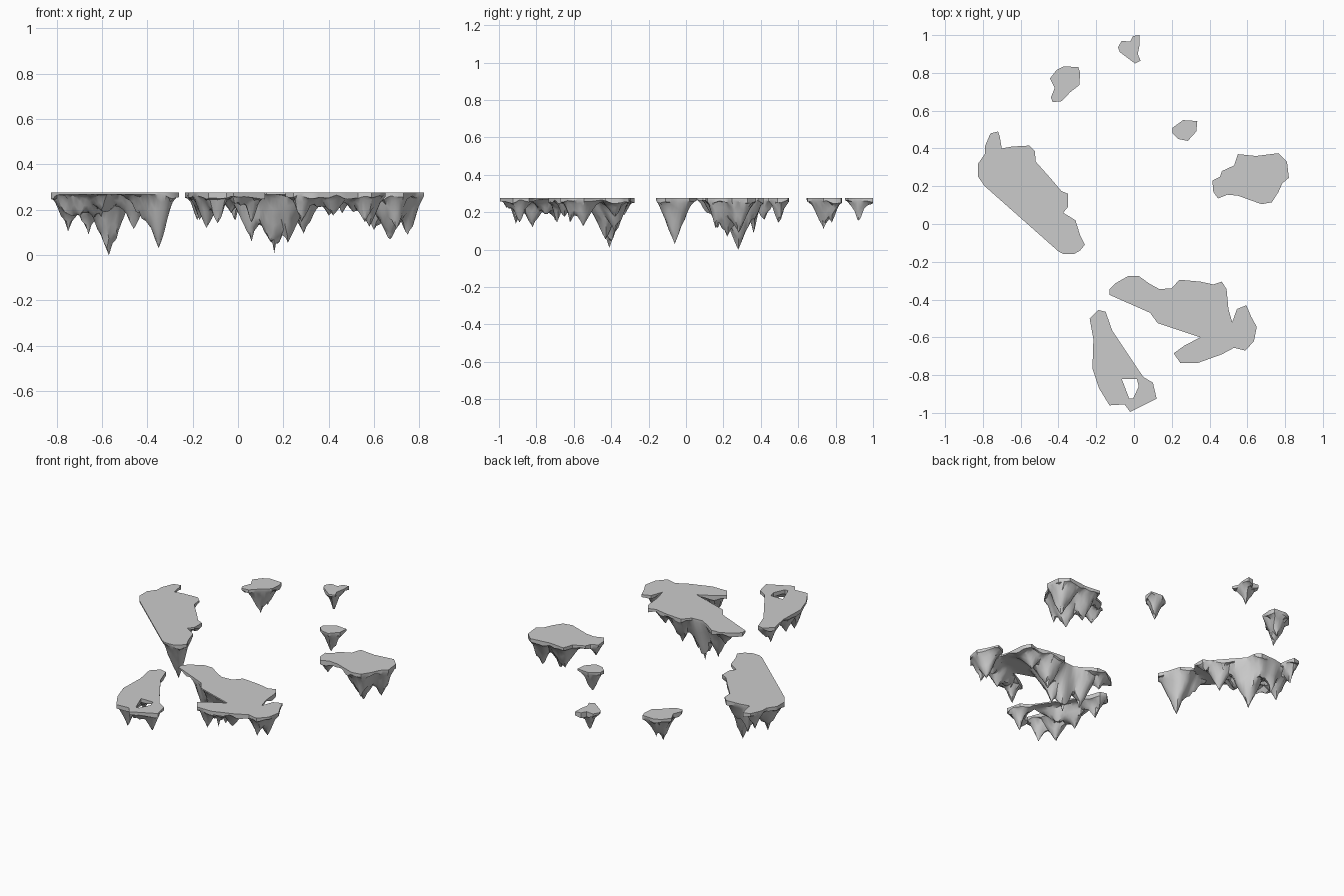
import bpy, bmesh, math
from mathutils import Vector, noise, geometry

if "Cube" in bpy.data.objects:
    bpy.data.objects.remove(bpy.data.objects["Cube"])

TOP = 0.275      # level of every flat top
STEP = 0.017     # mesh spacing


def split(loop):
    """Resample a closed outline to short segments."""
    out = []
    for i, a in enumerate(loop):
        a, b = Vector(a), Vector(loop[(i + 1) % len(loop)])
        n = max(1, round((b - a).length / STEP))
        out += [a.lerp(b, k / n) for k in range(n)]
    return out


def seg_dist(p, a, b):
    ab = b - a
    t = max(0, min(1, (p - a).dot(ab) / max(ab.length_squared, 1e-9)))
    return (p - a - ab * t).length


def edge_dist(p, loops):
    return min(seg_dist(p, Vector(l[i - 1]), Vector(l[i])) for l in loops for i in range(len(l)))


def inside(p, loops):
    odd = False
    for l in loops:
        for i in range(len(l)):
            (ax, ay), (bx, by) = l[i - 1], l[i]
            if (ay > p.y) != (by > p.y) and p.x < (bx - ax) * (p.y - ay) / (by - ay) + ax:
                odd = not odd
    return odd


def island(name, outline, spikes, rough, thin=(), hole=None):
    """Flat-topped rock: spikes = (x, y, depth, radius), thin = (x1, y1, x2, y2, radius)."""
    loops = [outline] + ([hole] if hole else [])

    def depth(p):
        d = edge_dist(p, loops)
        rise = min(1, d / 0.06) ** 0.75
        mask = 1
        for x1, y1, x2, y2, r in thin:
            t = (seg_dist(p, Vector((x1, y1)), Vector((x2, y2))) - r) / 0.05
            mask *= max(0, min(1, t))
        q = Vector((p.x, p.y, 0.37))
        stal = max(0, 1 - 1.25 * noise.voronoi(q / 0.10)[0][0])
        ridge = 1 - abs(noise.noise(q / 0.045))
        h = rise * mask * rough * (0.3 + 0.75 * stal) * (0.65 + 0.4 * ridge)
        for x, y, s, r in spikes:
            u = (p - Vector((x, y))).length / r
            if u < 1:
                flute = 1 if u < 0.05 else 0.75 + 0.3 * ridge
                h = max(h, s * (1 - u) ** 1.15 * min(1, 0.15 + d / 0.045) * flute)
        skirt = 0.008 + mask * 0.022 * (0.5 + noise.noise(q / 0.06))
        return min(TOP, max(skirt, h))

    # outline points, interior grid points and spike tips
    pts, edges = [], []
    for l in loops:
        s, base = split(l), len(pts)
        pts += s
        edges += [(base + i, base + (i + 1) % len(s)) for i in range(len(s))]
    xs, ys = zip(*outline)
    for j in range(int((max(ys) - min(ys)) / STEP) + 1):
        for i in range(int((max(xs) - min(xs)) / STEP) + 2):
            p = Vector((min(xs) + (i - 0.5 * (j % 2)) * STEP, min(ys) + j * STEP))
            if inside(p, loops) and edge_dist(p, loops) > 0.008:
                pts.append(p)
    pts += [Vector(s[:2]) for s in spikes]
    co, _, tris, *_ = geometry.delaunay_2d_cdt(pts, edges, [], 0, 1e-5)
    tris = [t for t in tris if inside(sum((co[i] for i in t), Vector((0, 0))) / 3, loops)]

    # flat top, hanging underside, and the rim between them
    bm = bmesh.new()
    up = [bm.verts.new((p.x, p.y, TOP)) for p in co]
    low = [bm.verts.new((p.x, p.y, TOP - depth(p))) for p in co]
    rim = {}
    for t in tris:
        bm.faces.new([up[i] for i in t])
        bm.faces.new([low[i] for i in reversed(t)])
        for k in range(3):
            e = (t[k], t[(k + 1) % 3])
            if e[::-1] in rim:
                del rim[e[::-1]]
            else:
                rim[e] = 1
    for a, b in rim:
        bm.faces.new((up[b], up[a], low[a], low[b]))
    bmesh.ops.delete(bm, geom=[v for v in bm.verts if not v.link_faces], context='VERTS')
    bmesh.ops.recalc_face_normals(bm, faces=bm.faces)
    # merge the flat top into few faces
    flat = [e for e in bm.edges if len(e.link_faces) == 2 and all(f.normal.z > 0.999 for f in e.link_faces)]
    if not hole:
        bmesh.ops.dissolve_edges(bm, edges=flat, use_verts=False)
        bmesh.ops.triangulate(bm, faces=[f for f in bm.faces if len(f.verts) > 4])
    mesh = bpy.data.meshes.new(name)
    bm.to_mesh(mesh)
    bm.free()
    ob = bpy.data.objects.new(name, mesh)
    bpy.context.collection.objects.link(ob)
    bpy.context.view_layer.objects.active = ob
    ob.select_set(True)
    bpy.ops.object.shade_smooth_by_angle(angle=math.radians(35))
    ob.select_set(False)


island("left_island",
       [(-.72, .49), (-.76, .48), (-.79, .41), (-.79, .37), (-.825, .32), (-.825, .25), (-.79, .2),
        (-.4, -.145), (-.37, -.16), (-.32, -.16), (-.285, -.14), (-.26, -.11), (-.285, -.06), (-.31, .02),
        (-.375, .06), (-.35, .09), (-.35, .16), (-.385, .175), (-.44, .24), (-.52, .33),
        (-.525, .385), (-.555, .415), (-.645, .41), (-.7, .4), (-.71, .46)],
       [(-.57, .28, .275, .13), (-.35, -.06, .245, .11), (-.66, .36, .185, .10),
        (-.75, .3, .17, .10), (-.46, .17, .16, .09), (-.75, .42, .13, .08)],
       .15, [(-.8, .14, -.44, -.16, .05), (-.52, .06, -.43, .07, .05)])

island("right_island",
       [(.415, .23), (.455, .25), (.465, .28), (.53, .31), (.55, .37), (.645, .36), (.765, .375),
        (.81, .33), (.82, .245), (.785, .215), (.765, .17), (.73, .115), (.675, .105), (.55, .15),
        (.495, .155), (.445, .135), (.42, .17)],
       [(.67, .22, .205, .14), (.75, .28, .185, .12), (.6, .28, .165, .11), (.7, .16, .16, .09),
        (.46, .19, .09, .07)], .15, [(.53, .22, .53, .22, .03)])

island("small_right_island",
       [(.205, .51), (.26, .55), (.335, .545), (.33, .49), (.285, .44), (.235, .45), (.205, .48)],
       [(.27, .495, .13, .10)], .09)

island("small_left_island",
       [(-.445, .77), (-.41, .815), (-.37, .835), (-.295, .83), (-.285, .8), (-.29, .735),
        (-.335, .7), (-.385, .65), (-.43, .645), (-.44, .67), (-.42, .72)],
       [(-.365, .735, .165, .11), (-.35, .78, .13, .09)], .12)

island("small_back_island",
       [(-.085, .935), (-.065, .97), (-.02, .965), (-.005, .995), (.03, 1), (.03, .95),
        (.02, .9), (.035, .865), (.005, .85), (-.035, .88), (-.075, .91)],
       [(-.01, .925, .13, .09)], .09)

island("front_right_island",
       [(-.13, -.345), (-.1, -.315), (-.03, -.275), (.025, -.275), (.08, -.315), (.135, -.345), (.2, -.34),
        (.24, -.295), (.35, -.305), (.42, -.32), (.465, -.305), (.49, -.345), (.5, -.45), (.52, -.52),
        (.545, -.45), (.595, -.43), (.62, -.49), (.65, -.545), (.635, -.62), (.59, -.67), (.53, -.655),
        (.465, -.69), (.34, -.735), (.245, -.735), (.21, -.685), (.265, -.645), (.35, -.6),
        (.125, -.525), (.085, -.47), (-.13, -.375)],
       [(.16, -.41, .265, .13), (.06, -.39, .215, .11), (.22, -.43, .22, .12), (.29, -.38, .18, .11),
        (.4, -.38, .1, .09), (.58, -.55, .15, .1), (.56, -.62, .13, .09), (.42, -.65, .1, .09),
        (.28, -.69, .13, .08), (-.03, -.33, .09, .08)],
       .1, [(.15, -.56, .42, -.52, .05)])

island("front_left_island",
       [(-.235, -.5), (-.19, -.455), (-.15, -.465), (-.115, -.565), (.025, -.775), (.05, -.81), (.1, -.84),
        (.12, -.925), (-.02, -.995), (-.05, -.955), (-.13, -.96), (-.185, -.87), (-.22, -.765), (-.215, -.61)],
       [(-.14, -.82, .155, .10), (-.09, -.91, .135, .08), (-.17, -.7, .12, .09), (-.18, -.54, .12, .08),
        (.06, -.89, .13, .08)],
       .12, [(-.07, -.63, .02, -.76, .04)],
       [(-.065, -.82), (.015, -.82), (.025, -.86), (-.005, -.925), (-.025, -.925)])
